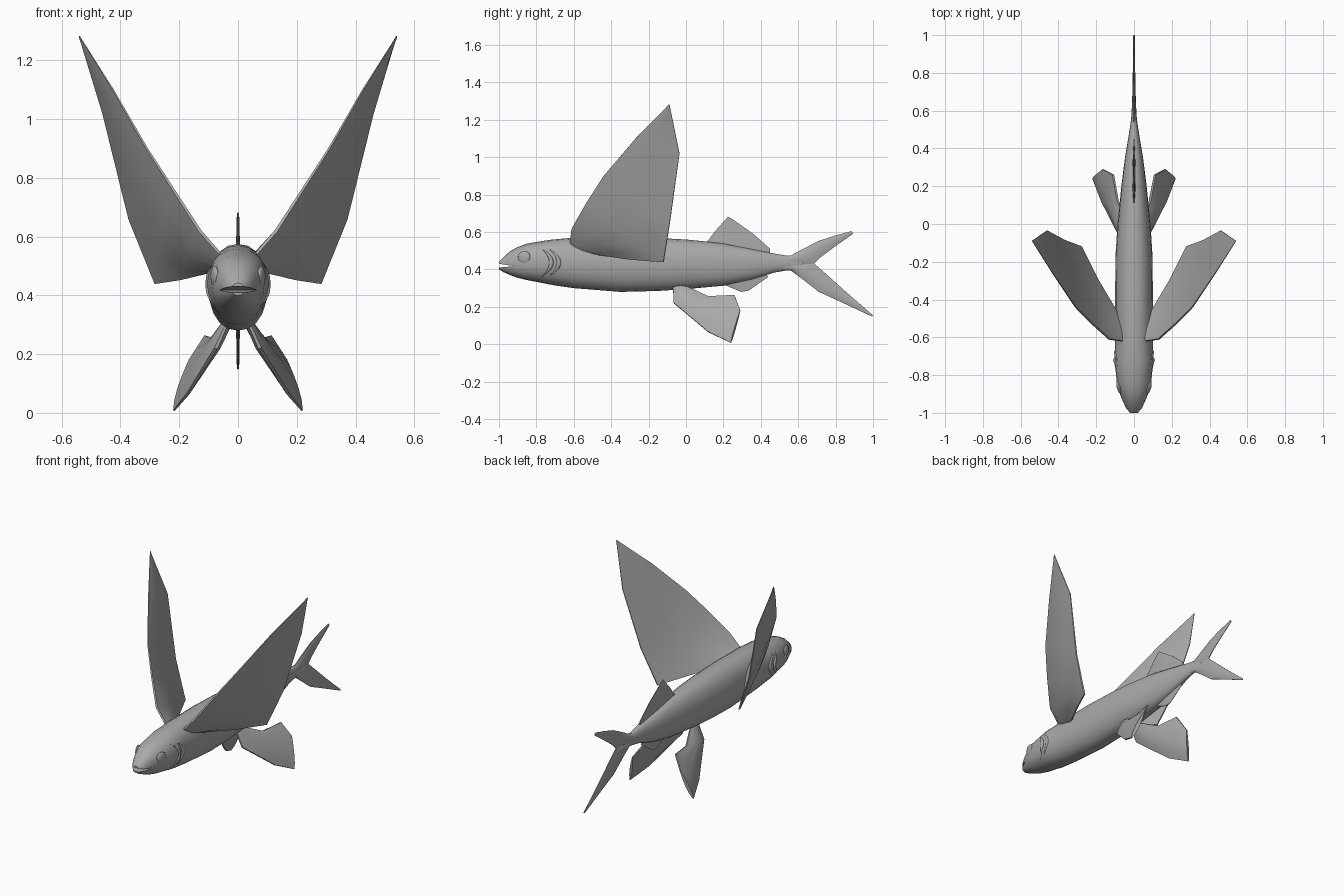
import bpy, bmesh, math
from mathutils import Vector

cube = bpy.data.objects.get("Cube")
if cube:
    bpy.data.objects.remove(cube, do_unlink=True)

grey = bpy.data.materials.new("plain grey")
grey.use_nodes = True
COLOUR = (0.4, 0.4, 0.4, 1)
grey.diffuse_color = COLOUR
grey.node_tree.nodes["Principled BSDF"].inputs["Base Color"].default_value = COLOUR


def loft(name, rings, angle=40):
    """Skin closed rings of equal length and cap both ends."""
    bm = bmesh.new()
    rows = [[bm.verts.new(p) for p in ring] for ring in rings]
    n = len(rows[0])
    for a, b in zip(rows, rows[1:]):
        for i in range(n):
            j = (i + 1) % n
            bm.faces.new((a[i], a[j], b[j], b[i]))
    bm.faces.new(rows[0][::-1])
    bm.faces.new(rows[-1])
    bmesh.ops.remove_doubles(bm, verts=bm.verts, dist=0.0005)
    bmesh.ops.recalc_face_normals(bm, faces=bm.faces)
    mesh = bpy.data.meshes.new(name)
    bm.to_mesh(mesh)
    bm.free()
    mesh.materials.append(grey)
    obj = bpy.data.objects.new(name, mesh)
    bpy.context.collection.objects.link(obj)
    smooth(obj, angle)
    return obj


def smooth(obj, angle):
    bpy.ops.object.select_all(action="DESELECT")
    obj.select_set(True)
    bpy.context.view_layer.objects.active = obj
    bpy.ops.object.shade_smooth_by_angle(angle=math.radians(angle))


def fin(name, lead, trail, thick, side=1):
    """Lens-section fin between a leading and a trailing edge."""
    lead = [Vector((p[0] * side, *p[1:])) for p in lead]
    trail = [Vector((p[0] * side, *p[1:])) for p in trail]
    rings = []
    for k, (a, b) in enumerate(zip(lead, trail)):
        lo, hi = max(k - 1, 0), min(k + 1, len(lead) - 1)
        span = lead[hi] + trail[hi] - lead[lo] - trail[lo]
        normal = (b - a).cross(span).normalized()
        steps = [(0, .25), (.2, .85), (.45, 1), (.75, .7), (1, .25)]
        upper = [a.lerp(b, t) + normal * thick[k] * h for t, h in steps]
        lower = [a.lerp(b, t) - normal * thick[k] * h for t, h in steps]
        rings.append(upper + lower[::-1])
    return loft(name, rings)


def flat(points):
    return [(0, y, z) for y, z in points]


# Body stations: y, half width, bottom, top
STATIONS = [
    (-1.0, .022, .40, .442), (-.975, .042, .385, .467), (-.94, .058, .37, .498),
    (-.9, .075, .355, .52), (-.85, .09, .343, .538), (-.78, .097, .33, .55),
    (-.73, .105, .32, .558), (-.69, .101, .313, .562), (-.6, .1, .30, .57),
    (-.35, .1, .28, .575), (-.15, .097, .285, .568), (0, .087, .295, .56),
    (.2, .067, .313, .54), (.35, .048, .345, .51), (.47, .028, .383, .485),
    (.55, .016, .397, .472), (.62, .008, .41, .46)]
POWER = 2.2


def body_x(y, z):
    """Half width of the body surface at a given y and z."""
    for a, b in zip(STATIONS, STATIONS[1:]):
        if a[0] <= y <= b[0]:
            f = (y - a[0]) / (b[0] - a[0])
            w, lo, hi = (a[i] + f * (b[i] - a[i]) for i in (1, 2, 3))
            t = min(1, abs(2 * z - lo - hi) / (hi - lo))
            return w * (1 - t ** POWER) ** (1 / POWER)
    return 0


rings = []
for y, w, lo, hi in STATIONS:
    ring = []
    for i in range(20):
        c, s = math.cos(i * math.tau / 20), math.sin(i * math.tau / 20)
        x = math.copysign(abs(c) ** (2 / POWER), c)
        z = math.copysign(abs(s) ** (2 / POWER), s)
        ring.append((w * x, y, (lo + hi) / 2 + z * (hi - lo) / 2))
    rings.append(ring)
body = loft("body", rings, 50)

# Mouth: wedge cut out of the snout
wedge = [(-1.05, .405), (-1.05, .438), (-.92, .418)]
cutter = loft("mouth_cutter", [[(x, y, z) for y, z in wedge] for x in (-.2, .2)])
cutter.hide_render = True
cut = body.modifiers.new("mouth", "BOOLEAN")
cut.operation = "DIFFERENCE"
cut.solver = "EXACT"
cut.object = cutter
bpy.context.view_layer.objects.active = body
bpy.ops.object.modifier_apply(modifier=cut.name)
bpy.data.objects.remove(cutter, do_unlink=True)
smooth(body, 35)

# Paired parts
for side, label in ((1, "left"), (-1, "right")):
    fin(label + "_wing_fin",
        [(.06, -.62, .54), (.13, -.61, .62), (.22, -.53, .76), (.31, -.44, .9),
         (.425, -.27, 1.1), (.54, -.09, 1.283)],
        [(.07, -.5, .485), (.19, -.3, .455), (.28, -.12, .44), (.37, -.085, .66),
         (.46, -.035, 1.02), (.535, -.085, 1.265)],
        [.02, .022, .018, .014, .009, .003], side)
    fin(label + "_pelvic_fin",
        [(.03, -.07, .32), (.075, -.065, .22), (.17, .12, .065), (.218, .24, .008)],
        [(.03, .0, .31), (.085, .12, .255), (.11, .26, .262), (.165, .29, .18)],
        [.015, .022, .02, .012], side)

    # Eye: shallow dome on the cheek
    bpy.ops.mesh.primitive_uv_sphere_add(
        segments=20, ring_count=10, radius=.034,
        location=(side * (body_x(-.865, .465) - .004), -.865, .465))
    eye = bpy.context.object
    eye.name = label + "_eye"
    eye.scale = (.35, 1, 1)
    eye.rotation_euler.z = side * -.25
    eye.data.materials.append(grey)
    smooth(eye, 40)

    # Gill covers: tapered crescent ridges
    for n, (y0, reach) in enumerate(((-.77, .05), (-.735, .055))):
        rings = []
        for i in range(13):
            u = i / 6 - 1
            y, z = y0 + reach * (1 - u * u), .437 + .075 * u
            r = .003 + .009 * (1 - u * u)
            x = body_x(y, z) - .002
            rings.append([(side * (x + .7 * r * math.cos(a)), y + r * math.sin(a), z)
                          for a in (k * math.tau / 8 for k in range(8))])
        loft(f"{label}_gill_{n + 1}", rings, 60)

# Fins on the centre line
fin("dorsal_fin",
    flat([(.1, .535), (.13, .57), (.16, .61), (.225, .682)]),
    flat([(.45, .48), (.45, .51), (.36, .59), (.25, .668)]),
    [.009, .008, .006, .004])
fin("anal_fin",
    flat([(.18, .33), (.235, .305), (.295, .28)]),
    flat([(.42, .385), (.44, .36), (.335, .287)]),
    [.009, .007, .004])
fin("upper_tail_lobe",
    flat([(.48, .47), (.56, .474), (.63, .512), (.71, .553), (.8, .582), (.885, .605)]),
    flat([(.5, .425), (.62, .425), (.685, .43), (.72, .465), (.8, .525), (.893, .59)]),
    [.02, .013, .01, .008, .006, .004])
fin("lower_tail_lobe",
    flat([(.48, .395), (.56, .395), (.62, .35), (.71, .28), (.82, .23), (.995, .148)]),
    flat([(.5, .435), (.62, .435), (.685, .432), (.75, .375), (.85, .285), (1.0, .155)]),
    [.02, .013, .01, .008, .006, .004])
